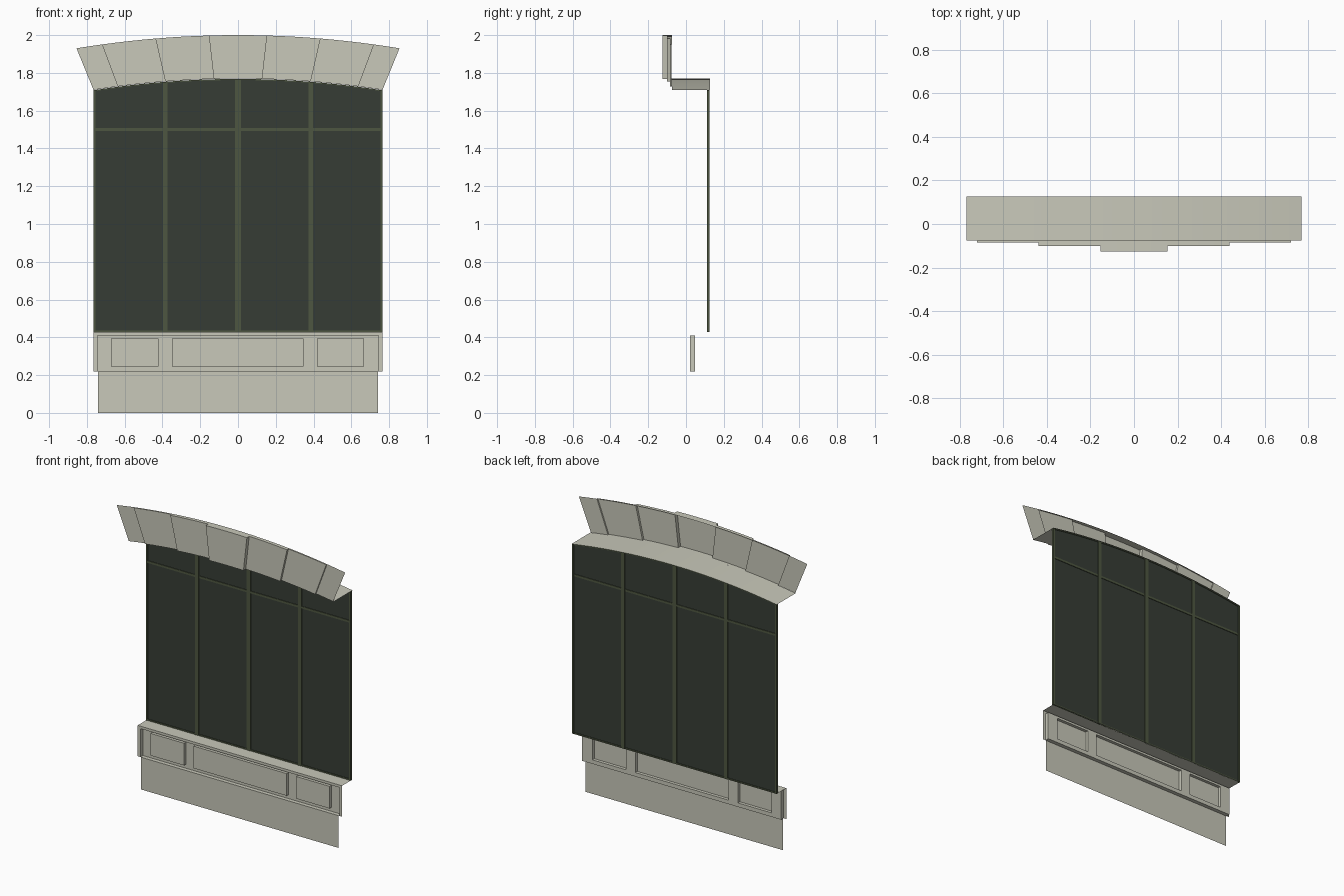
import bpy, bmesh, math

if "Cube" in bpy.data.objects:
    bpy.data.objects.remove(bpy.data.objects["Cube"])

def material(name, rgb):
    m = bpy.data.materials.new(name)
    m.diffuse_color = (*rgb, 1)
    m.use_nodes = True
    m.node_tree.nodes["Principled BSDF"].inputs["Base Color"].default_value = m.diffuse_color
    return m

STONE = material("pale_stone", (0.58, 0.58, 0.49))
GLASS = material("dark_glass", (0.037, 0.046, 0.036))
GREEN = material("green_frame", (0.076, 0.094, 0.052))

def build(name, quads, mat, smooth=False):
    """Object from a list of quads; coincident corners are welded."""
    bm = bmesh.new()
    for q in quads:
        bm.faces.new([bm.verts.new(p) for p in q])
    bmesh.ops.remove_doubles(bm, verts=bm.verts, dist=1e-5)
    bmesh.ops.recalc_face_normals(bm, faces=bm.faces)
    me = bpy.data.meshes.new(name)
    bm.to_mesh(me)
    bm.free()
    me.materials.append(mat)
    ob = bpy.data.objects.new(name, me)
    bpy.context.collection.objects.link(ob)
    if smooth:
        for p in me.polygons:
            p.use_smooth = True
    return ob

def arc(x, half, top, rise):
    r = (half * half + rise * rise) / (2 * rise)
    return top - r + math.sqrt(r * r - x * x)

def inner(x):
    return arc(x, 0.765, 1.77, 0.06)

def outer(x):
    return arc(x, 0.855, 2.0, 0.07)

def spread(a, b, n):
    return [a + (b - a) * i / n for i in range(n + 1)]

def prism(name, x0, x1, y0, y1, low, high, mat, n=1):
    """Solid between two curves low(x) and high(x)."""
    q = []
    xs = spread(x0, x1, n)
    for a, b in zip(xs, xs[1:]):
        for y in (y0, y1):
            q.append([(a, y, low(a)), (b, y, low(b)), (b, y, high(b)), (a, y, high(a))])
        for f in (low, high):
            q.append([(a, y0, f(a)), (b, y0, f(b)), (b, y1, f(b)), (a, y1, f(a))])
    for x in (x0, x1):
        q.append([(x, y0, low(x)), (x, y1, low(x)), (x, y1, high(x)), (x, y0, high(x))])
    return build(name, q, mat)

# Arched soffit sheet
SOFFIT_FRONT, BACK = -0.075, 0.127
xs = spread(-0.768, 0.768, 20)
build("arch_soffit", [[(a, SOFFIT_FRONT, inner(a)), (b, SOFFIT_FRONT, inner(b)),
                       (b, BACK, inner(b)), (a, BACK, inner(a))]
                      for a, b in zip(xs, xs[1:])], STONE, True)

# Stepped arch blocks, open at the back, coming forward towards the keystone
low_x = [-0.765, -0.637, -0.385, -0.128, 0.128, 0.385, 0.637, 0.765]
top_x = [-0.855, -0.72, -0.437, -0.154, 0.154, 0.437, 0.72, 0.855]
front = [-0.0755, -0.085, -0.1, -0.125, -0.1, -0.085, -0.0755]
quads = []
for i, y in enumerate(front):
    lo = spread(low_x[i], low_x[i + 1], 4)
    hi = spread(top_x[i], top_x[i + 1], 4)
    for k in range(4):
        a, b, c, d = lo[k], lo[k + 1], hi[k + 1], hi[k]
        quads.append([(a, y, inner(a)), (b, y, inner(b)), (c, y, outer(c)), (d, y, outer(d))])
        if 0 < i < 6:
            for p, q, f in ((a, b, inner), (d, c, outer)):
                quads.append([(p, y, f(p)), (q, y, f(q)),
                              (q, SOFFIT_FRONT, f(q)), (p, SOFFIT_FRONT, f(p))])
    if i < 6:
        a, c, y2 = low_x[i + 1], top_x[i + 1], front[i + 1]
        quads.append([(a, y, inner(a)), (a, y2, inner(a)), (c, y2, outer(c)), (c, y, outer(c))])
build("arch_blocks", quads, STONE)

# Glazing
SILL = 0.427
prism("window_glass", -0.76, 0.76, 0.116, 0.119,
      lambda x: SILL, lambda x: inner(x) - 0.003, GLASS, 20)

# Window frame: uprights, cross bar, bottom rail and arched head
for i, (x, w) in enumerate([(-0.76, 0.012), (-0.385, 0.026), (0, 0.03), (0.385, 0.026), (0.76, 0.012)]):
    prism(f"frame_upright_{i + 1}", x - w / 2, x + w / 2, 0.11, 0.125,
          lambda x: SILL, lambda x: inner(x) - 0.002, GREEN)
prism("frame_cross_bar", -0.76, 0.76, 0.112, 0.123, lambda x: 1.493, lambda x: 1.508, GREEN)
prism("frame_bottom_rail", -0.76, 0.76, 0.112, 0.123, lambda x: SILL, lambda x: SILL + 0.009, GREEN)
prism("frame_arched_head", -0.76, 0.76, 0.112, 0.123,
      lambda x: inner(x) - 0.008, lambda x: inner(x) - 0.002, GREEN, 20)

# Apron relief: lip around a sunk field with three raised panels
LIP, FIELD, PANEL = 0.02, 0.047, 0.026
gx = [-0.765, -0.745, -0.672, -0.422, -0.35, 0.346, 0.418, 0.668, 0.745, 0.765]
gz = [0.218, 0.245, 0.395, 0.41, SILL]

def depth(i, k):
    if i in (0, 8) or k == 3:
        return LIP
    return PANEL if k == 1 and i in (2, 4, 6) else FIELD

quads = []
for i in range(9):
    for k in range(4):
        a, b, c, d, y = gx[i], gx[i + 1], gz[k], gz[k + 1], depth(i, k)
        quads.append([(a, y, c), (b, y, c), (b, y, d), (a, y, d)])
        if i < 8 and depth(i + 1, k) != y:
            y2 = depth(i + 1, k)
            quads.append([(b, y, c), (b, y2, c), (b, y2, d), (b, y, d)])
        if k < 3 and depth(i, k + 1) != y:
            y2 = depth(i, k + 1)
            quads.append([(a, y, d), (b, y, d), (b, y2, d), (a, y2, d)])
        if k == 0 and y == FIELD:
            quads.append([(a, LIP, c), (b, LIP, c), (b, y, c), (a, y, c)])
build("apron_panels", quads, STONE)

# Sill sheet and base wall
build("window_sill", [[(-0.765, LIP, SILL), (0.765, LIP, SILL),
                       (0.765, 0.125, SILL), (-0.765, 0.125, SILL)]], STONE)
build("base_wall", [[(-0.74, LIP, 0), (0.74, LIP, 0),
                     (0.74, LIP, 0.218), (-0.74, LIP, 0.218)]], STONE)
